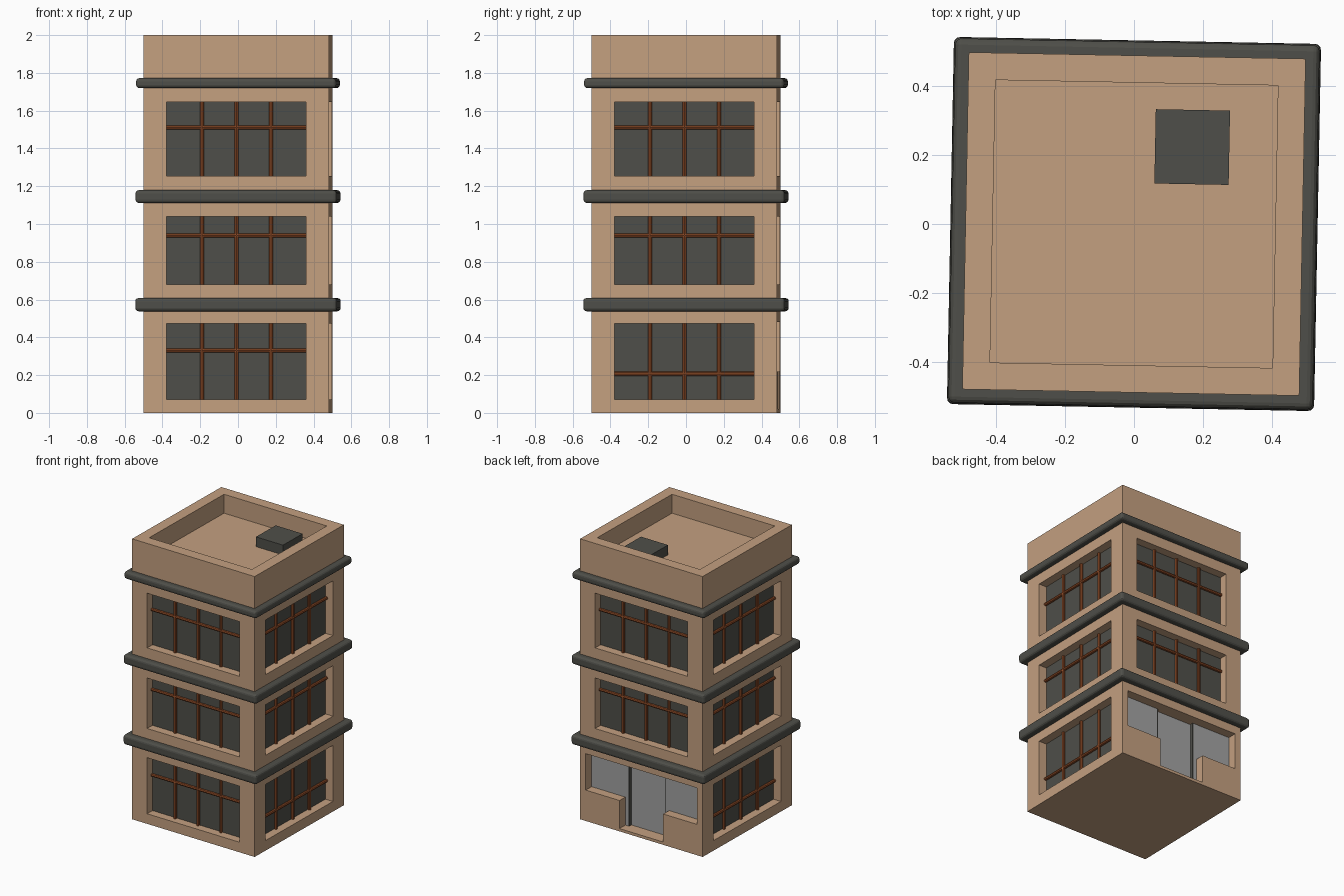
import bpy, bmesh, math
from mathutils import Matrix, Vector

if "Cube" in bpy.data.objects:
    bpy.data.objects.remove(bpy.data.objects["Cube"])

ANGLE = math.radians(-1.1)      # the whole tower sits slightly turned
H = 0.49                        # half width of the walls
DEPTH = 0.06                    # window recess


def material(name, rgb):
    m = bpy.data.materials.new(name)
    m.diffuse_color = (*rgb, 1)
    m.use_nodes = True
    m.node_tree.nodes["Principled BSDF"].inputs["Base Color"].default_value = m.diffuse_color
    return m


TAN = material("tan_plaster", (0.552, 0.352, 0.216))
DARK = material("dark_grey", (0.078, 0.078, 0.067))
RUST = material("rust_bars", (0.27, 0.07, 0.02))
PALE = material("pale_grey", (0.36, 0.36, 0.36))


def side(k):
    """Frame of a wall: 0 front, 1 right, 2 back, 3 left."""
    return Matrix.Rotation(ANGLE + k * math.pi / 2, 4, 'Z')


def box(bm, lo, hi, mat=None):
    lo, hi = Vector(lo), Vector(hi)
    m = Matrix.Translation((lo + hi) / 2) @ Matrix.Diagonal((*(hi - lo), 1))
    bmesh.ops.create_cube(bm, size=1, matrix=(mat or side(0)) @ m)


def rod(bm, a, b, r, mat):
    a, b = Vector(a), Vector(b)
    d = b - a
    m = Matrix.Translation((a + b) / 2) @ d.to_track_quat('Z', 'Y').to_matrix().to_4x4()
    bmesh.ops.create_cone(bm, cap_ends=True, segments=8, radius1=r, radius2=r,
                          depth=d.length, matrix=mat @ m)


def finish(bm, name, mat):
    bmesh.ops.recalc_face_normals(bm, faces=bm.faces)
    me = bpy.data.meshes.new(name)
    bm.to_mesh(me)
    bm.free()
    me.materials.append(mat)
    ob = bpy.data.objects.new(name, me)
    bpy.context.collection.objects.link(ob)
    return ob


# Windows: side, bottom, top, crossbar height
windows = []
for k in range(4):
    windows.append((k, 1.255, 1.645, 1.51))
    windows.append((k, 0.68, 1.04, 0.94))
    if k != 2:
        windows.append((k, 0.072, 0.472, 0.33 if k == 0 else 0.207))
W = 0.37

# Walls, with recesses for roof well, windows and entrance cut out
bm = bmesh.new()
box(bm, (-H, -H, 0), (H, H, 2))
walls = finish(bm, "walls", TAN)

bm = bmesh.new()
box(bm, (-0.411, -0.411, 1.865), (0.411, 0.411, 2.1))
for k, z0, z1, _ in windows:
    box(bm, (-W, -H - 0.1, z0), (W, -H + DEPTH + 0.008, z1), side(k))
entrance = [(-0.445, 0.22), (-0.175, 0.22), (-0.175, 0.02), (0.175, 0.02),
            (0.175, 0.22), (0.445, 0.22), (0.445, 0.48), (-0.445, 0.48)]
face = bm.faces.new([bm.verts.new(side(2) @ Vector((x, -H - 0.1, z))) for x, z in entrance])
ext = bmesh.ops.extrude_face_region(bm, geom=[face], use_keep_orig=True)
bmesh.ops.translate(bm, verts=[v for v in ext["geom"] if isinstance(v, bmesh.types.BMVert)],
                    vec=side(2).to_3x3() @ Vector((0, 0.2, 0)))
cutter = finish(bm, "recess_cutter", TAN)
cutter.hide_render = True

mod = walls.modifiers.new("recesses", 'BOOLEAN')
mod.operation, mod.solver, mod.object = 'DIFFERENCE', 'EXACT', cutter
bpy.context.view_layer.objects.active = walls
bpy.ops.object.modifier_apply(modifier=mod.name)
bpy.data.objects.remove(cutter)

# Window glass and rust bars
glass, bars = bmesh.new(), bmesh.new()
for k, z0, z1, zc in windows:
    m = side(k)
    y = -H + DEPTH
    box(glass, (-W, y, z0), (W, y + 0.008, z1), m)
    for x in (-0.183, 0, 0.183):
        rod(bars, (x, y - 0.008, z0), (x, y - 0.008, z1), 0.011, m)
    rod(bars, (-W, y - 0.008, zc), (W, y - 0.008, zc), 0.011, m)
finish(glass, "window_glass", DARK)
finish(bars, "window_bars", RUST)

# Entrance: pale side panes, a door set a little deeper, dark jambs
panes, jambs = bmesh.new(), bmesh.new()
y = -H + 0.065
for s in (-1, 1):
    x0, x1 = sorted((s * 0.15, s * 0.445))
    box(panes, (x0, y, 0.02), (x1, y + 0.035, 0.48), side(2))
    x0, x1 = sorted((s * 0.145, s * 0.15))
    box(jambs, (x0, y, 0.02), (x1, y + 0.035, 0.48), side(2))
box(panes, (-0.15, y + 0.025, 0.02), (0.15, y + 0.035, 0.48), side(2))
finish(panes, "entrance_panes", PALE)
finish(jambs, "door_jambs", DARK)

# Rounded bands around each floor
for name, z0, z1, h in (("lower_band", 0.538, 0.608, 0.534),
                        ("middle_band", 1.111, 1.179, 0.533),
                        ("upper_band", 1.719, 1.772, 0.53)):
    bm = bmesh.new()
    box(bm, (-h, -h, z0), (h, h, z1))
    bmesh.ops.bevel(bm, geom=bm.edges[:], offset=0.018, segments=3,
                    profile=0.5, affect='EDGES')
    finish(bm, name, DARK)

# Rooftop unit
bm = bmesh.new()
box(bm, (0.057, 0.119, 1.86), (0.273, 0.335, 1.935))
finish(bm, "roof_unit", DARK)
